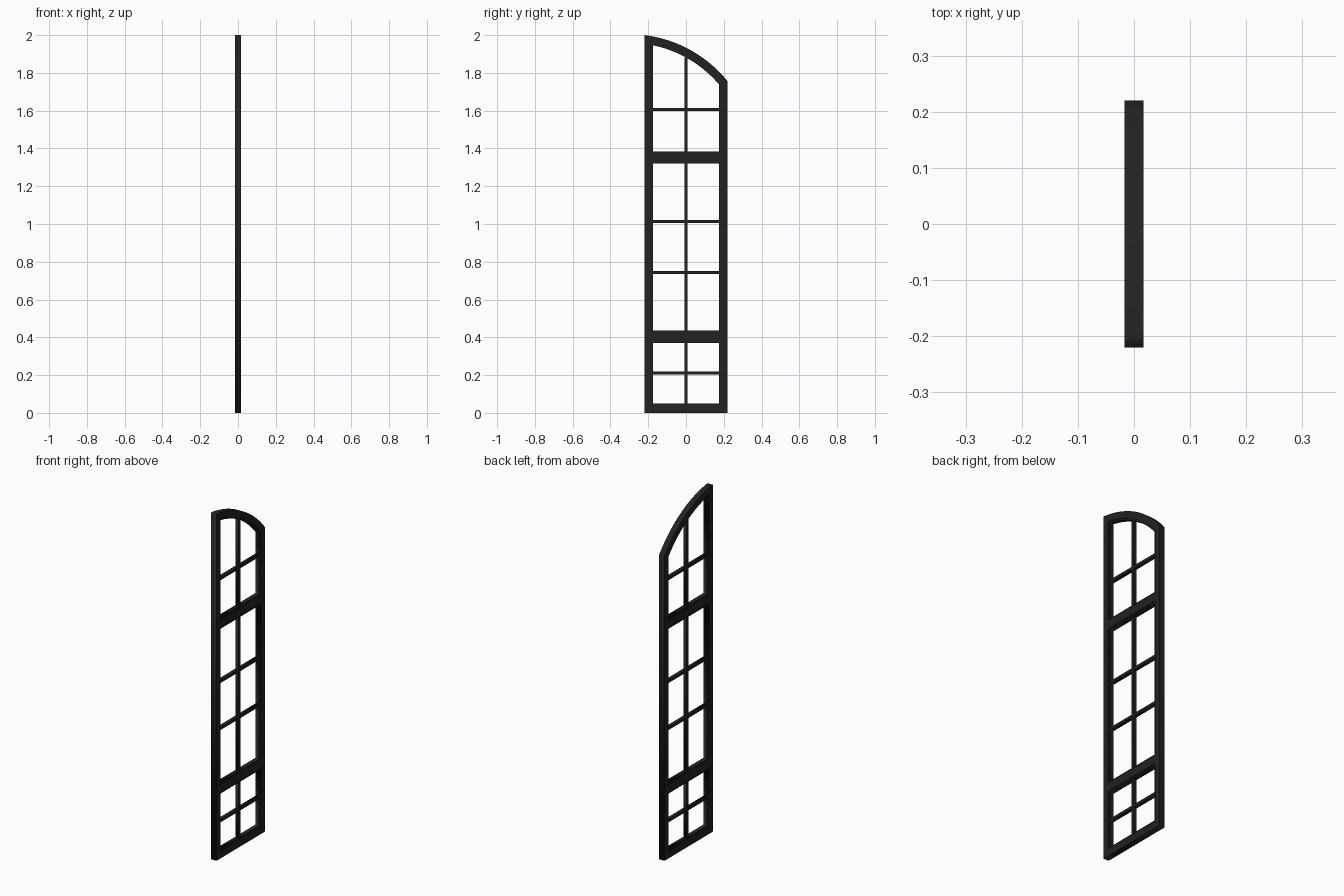
import bpy, math

if "Cube" in bpy.data.objects:
    bpy.data.objects.remove(bpy.data.objects["Cube"])

# Single flat colour
black = bpy.data.materials.new("black_paint")
black.diffuse_color = (0.016, 0.016, 0.016, 1)
black.use_nodes = True
black.node_tree.nodes["Principled BSDF"].inputs["Base Color"].default_value = black.diffuse_color

CY, CZ, R = -0.302, 1.333, 0.672      # arch circle: centre (y, z), outer radius
HALF = 0.22                           # half width of the window


def arc_z(y, r):
    return CZ + math.sqrt(r * r - (y - CY) ** 2)


def arched(y0, y1, z0, r, n=20):
    """Outline with a flat bottom and a top that follows the arch."""
    a0, a1 = math.asin((y0 - CY) / r), math.asin((y1 - CY) / r)
    angles = [a1 + (a0 - a1) * i / n for i in range(n + 1)]
    return [(y0, z0), (y1, z0)] + [(CY + r * math.sin(a), CZ + r * math.cos(a)) for a in angles]


def rect(y0, y1, z0, z1):
    return [(y0, z0), (y1, z0), (y1, z1), (y0, z1)]


def plate(name, outlines, depth):
    """Filled outline (further outlines are holes) in the YZ plane, extruded along x."""
    cu = bpy.data.curves.new(name, 'CURVE')
    cu.dimensions = '2D'
    cu.fill_mode = 'BOTH'
    cu.extrude = depth / 2
    for pts in outlines:
        sp = cu.splines.new('POLY')
        sp.points.add(len(pts) - 1)
        for p, (y, z) in zip(sp.points, pts):
            p.co = (y, z, 0, 1)
        sp.use_cyclic_u = True
    ob = bpy.data.objects.new(name, cu)
    bpy.context.collection.objects.link(ob)
    ob.rotation_euler = (math.pi / 2, 0, math.pi / 2)
    bpy.ops.object.select_all(action='DESELECT')
    ob.select_set(True)
    bpy.context.view_layer.objects.active = ob
    bpy.ops.object.convert(target='MESH')
    ob = bpy.context.view_layer.objects.active
    ob.data.materials.clear()
    ob.data.materials.append(black)
    return ob


def openings(g):
    """The three glass openings, grown by g."""
    y = 0.176 + g
    return [rect(-y, y, 0.05 - g, 0.37 + g),
            rect(-y, y, 0.435 - g, 1.32 + g),
            arched(-y, y, 1.385 - g, R - 0.046 + g)]


LIP = 0.008

# Main frame with stiles, rails and arched head
plate("frame", [arched(-HALF, HALF, 0, R)] + openings(LIP), 0.034)

# Thin stepped lip around each opening
for label, outer, inner in zip(("lower", "middle", "upper"), openings(LIP), openings(0)):
    plate(label + "_lip", [outer, inner], 0.024)

# Vertical glazing bars
W = 0.008
for label, z0, z1 in (("lower", 0.05, 0.37), ("middle", 0.435, 1.32),
                      ("upper", 1.385, arc_z(0, R - 0.046))):
    plate(label + "_vertical_bar", [rect(-W, W, z0, z1)], 0.02)

# Horizontal glazing bars
for z in (0.21, 0.742, 1.013, 1.606):
    plate("horizontal_bar", [rect(-0.176, 0.176, z - W, z + W)], 0.0196)
